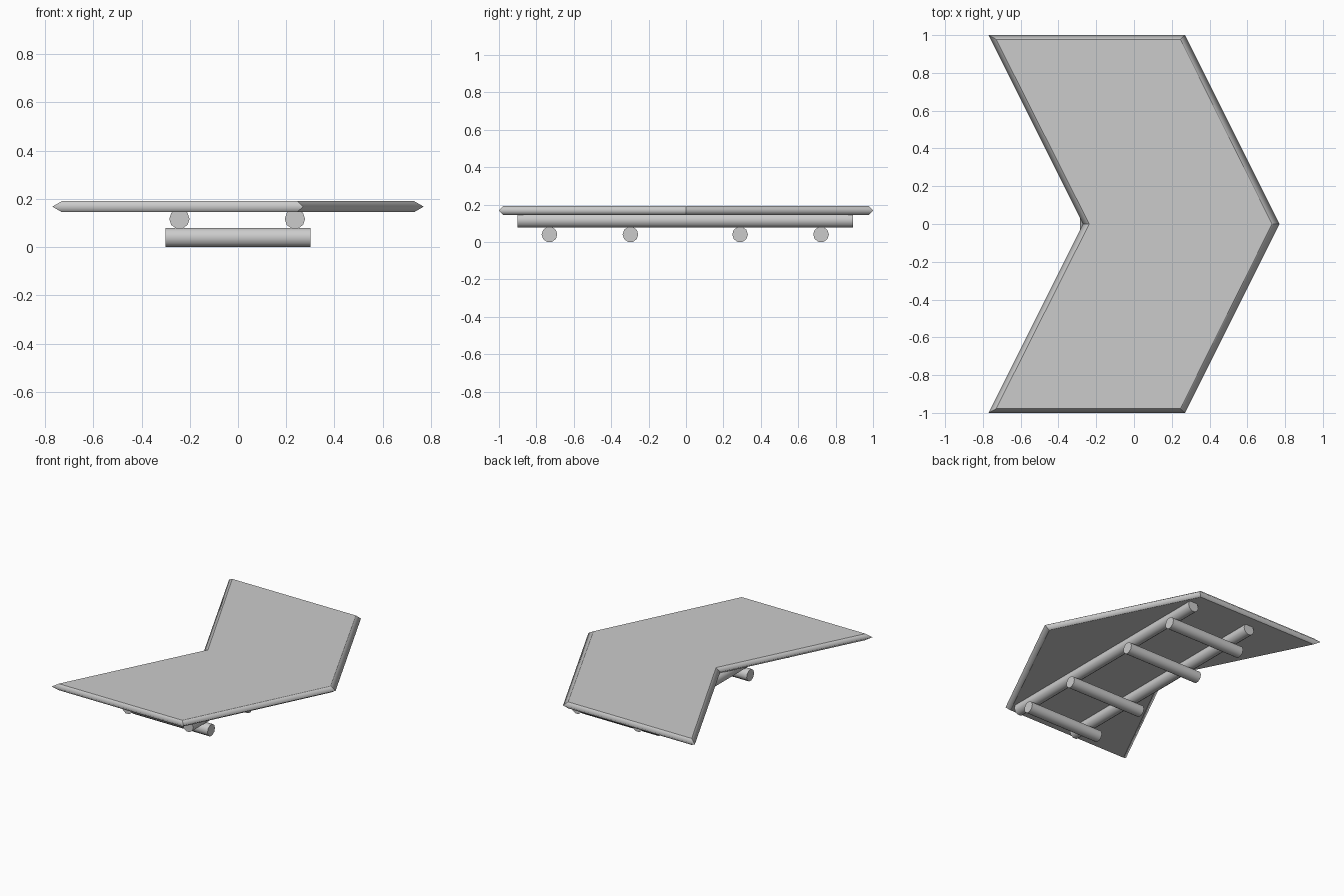
import bpy, bmesh, math
from mathutils import Matrix

if "Cube" in bpy.data.objects:
    bpy.data.objects.remove(bpy.data.objects["Cube"])


def finish(bm, name):
    bmesh.ops.recalc_face_normals(bm, faces=bm.faces)
    for f in bm.faces:
        f.smooth = True
    me = bpy.data.meshes.new(name)
    bm.to_mesh(me)
    bm.free()
    ob = bpy.data.objects.new(name, me)
    bpy.context.collection.objects.link(ob)
    return ob


def log(name, axis, start, end, a, z, r=0.042, sides=10):
    """Round bar along x or y; a is its position on the other axis."""
    bm = bmesh.new()
    bmesh.ops.create_cone(bm, cap_ends=True, segments=sides,
                          radius1=r, radius2=r, depth=end - start)
    # turn a vertex to the side so that the flats face up and down
    best = max(bm.verts, key=lambda v: v.co.x)
    bm.transform(Matrix.Rotation(-math.atan2(best.co.y, best.co.x), 4, 'Z'))
    if axis == 'Y':
        bm.transform(Matrix.Rotation(math.radians(90), 4, 'X'))
    else:
        bm.transform(Matrix.Rotation(math.radians(90), 4, 'Z'))
        bm.transform(Matrix.Rotation(math.radians(90), 4, 'Y'))
    for e in bm.edges:
        if any(len(f.verts) > 4 for f in e.link_faces):
            e.smooth = False
    ob = finish(bm, name)
    mid = (start + end) / 2
    ob.location = (mid, a, z) if axis == 'X' else (a, mid, z)


# chevron deck: three outlines stacked, the middle one widest
outer = [(-0.77, 1), (-0.27, 0), (-0.77, -1), (0.27, -1), (0.77, 0), (0.27, 1)]
inner = [(-0.73, 0.978), (-0.237, 0), (-0.73, -0.978),
         (0.245, -0.978), (0.73, 0), (0.245, 0.978)]
bm = bmesh.new()
rings = [[bm.verts.new((x, y, z)) for x, y in pts]
         for pts, z in ((inner, 0.145), (outer, 0.168), (inner, 0.191))]
for lo, hi in zip(rings, rings[1:]):
    for i in range(6):
        j = (i + 1) % 6
        bm.faces.new((lo[i], lo[j], hi[j], hi[i]))
# each flat side is split along the centre line
for r in (rings[0], rings[2]):
    bm.faces.new((r[0], r[1], r[4], r[5]))
    bm.faces.new((r[1], r[2], r[3], r[4]))
# only the outer rim is shaded round
rim = set(rings[1])
for e in bm.edges:
    e.smooth = set(e.verts) <= rim
finish(bm, "deck")

# two long bearers under the deck
for side, x in (("left", -0.243), ("right", 0.236)):
    log(side + "_bearer", 'Y', -0.9, 0.893, x, 0.117)

# four ground rollers across the bearers
for n, y in enumerate((-0.73, -0.297, 0.289, 0.722)):
    log("roller_%d" % (n + 1), 'X', -0.3, 0.3, y, 0.04)
